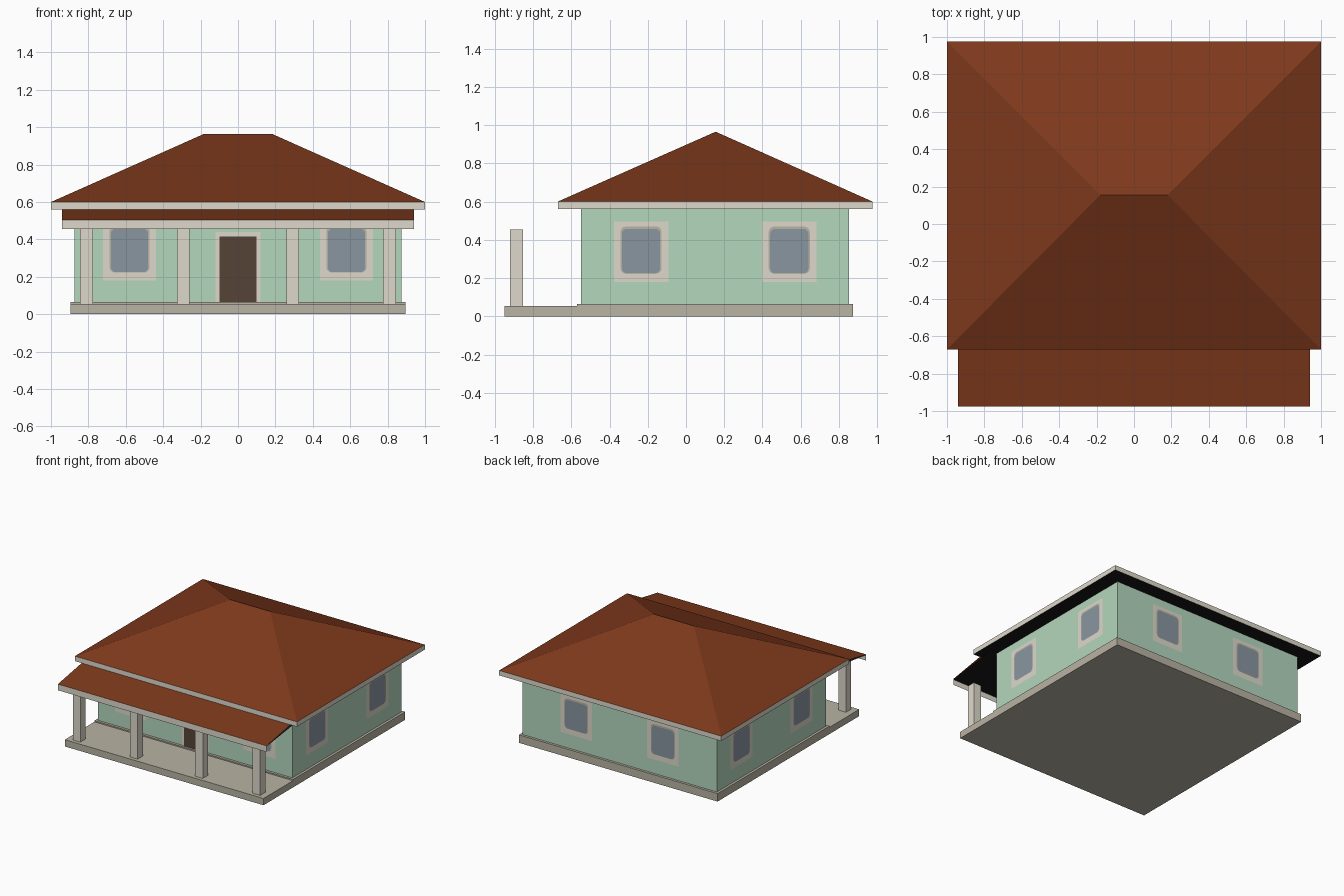
import bpy, bmesh, math
from mathutils import Matrix

if "Cube" in bpy.data.objects:
    bpy.data.objects.remove(bpy.data.objects["Cube"])


def material(name, r, g, b):
    m = bpy.data.materials.new(name)
    lin = [((c / 255 + 0.055) / 1.055) ** 2.4 for c in (r, g, b)]
    m.diffuse_color = (*lin, 1)
    m.use_nodes = True
    m.node_tree.nodes["Principled BSDF"].inputs["Base Color"].default_value = m.diffuse_color
    return m


WALL = material("pale green wall", 180, 215, 189)
ROOF = material("red brown roof", 126, 57, 28)
TRIM = material("cream trim", 222, 217, 203)
STONE = material("grey beige base", 185, 179, 163)
GLASS = material("blue grey glass", 137, 150, 160)
DOOR = material("dark brown door", 86, 68, 55)
DARK = material("black underside", 22, 22, 22)


def build(name, verts, faces, mat, matrix=None):
    """Make a flat shaded object from a few points and faces."""
    mesh = bpy.data.meshes.new(name)
    mesh.from_pydata(verts, [], faces)
    if matrix:
        mesh.transform(matrix)
    mesh.materials.append(mat)
    ob = bpy.data.objects.new(name, mesh)
    bpy.context.collection.objects.link(ob)
    return ob


def box(name, x0, x1, y0, y1, z0, z1, mat, capped=True):
    rect = [(x0, y0), (x1, y0), (x1, y1), (x0, y1)]
    verts = [(x, y, z) for z in (z0, z1) for x, y in rect]
    faces = [(i, (i + 1) % 4, 4 + (i + 1) % 4, 4 + i) for i in range(4)]
    if capped:
        faces += [(3, 2, 1, 0), (4, 5, 6, 7)]
    return build(name, verts, faces, mat)


def sheet(name, x, y0, z0, y1, z1, mat, down=False):
    """Single panel across the house, from a front line to a back line."""
    order = (3, 2, 1, 0) if down else (0, 1, 2, 3)
    return build(name, [(-x, y0, z0), (x, y0, z0), (x, y1, z1), (-x, y1, z1)],
                 [order], mat)


def plate(name, u, z0, z1, width, dist, depth, angle, mat, radius=0.0):
    """Flat panel just proud of a wall, optionally with rounded corners."""
    w, cz, h = width / 2 - radius, (z0 + z1) / 2, (z1 - z0) / 2 - radius
    pts = []
    for k, (sx, sz) in enumerate(((1, 1), (-1, 1), (-1, -1), (1, -1))):
        for s in range(4 if radius else 1):
            t = math.pi / 2 * (k + s / 3)
            pts.append((u + sx * w + radius * math.cos(t), -dist - depth,
                        cz + sz * h + radius * math.sin(t)))
    build(name, pts, [tuple(range(len(pts)))], mat,
          matrix=Matrix.Rotation(angle, 4, 'Z'))


# Base, porch floor and walls
box("house_base", -0.895, 0.895, -0.57, 0.872, 0, 0.065, STONE)
box("porch_floor", -0.895, 0.895, -0.95, -0.57, 0, 0.055, STONE)
box("walls", -0.875, 0.875, -0.55, 0.852, 0.065, 0.56, WALL, capped=False)

# Porch posts
for i, x in enumerate((-0.81, -0.293, 0.293, 0.81)):
    box(f"porch_post_{i + 1}", x - 0.034, x + 0.034, -0.92, -0.852,
        0.055, 0.455, TRIM)

# Main roof: hipped shell, eave boards around it and a dark soffit
box("eave_boards", -1, 1, -0.67, 0.975, 0.56, 0.6, TRIM, capped=False)
sheet("main_soffit", 1, -0.67, 0.56, 0.975, 0.56, DARK, down=True)
build("main_roof",
      [(-1, -0.67, 0.6), (1, -0.67, 0.6), (1, 0.975, 0.6), (-1, 0.975, 0.6),
       (-0.18, 0.155, 0.965), (0.18, 0.155, 0.965)],
      [(0, 1, 5, 4), (1, 2, 5), (2, 3, 4, 5), (3, 0, 4)], ROOF)

# Porch roof: sloping sheet, dark lining below it and a front board
sheet("porch_roof", 0.94, -0.975, 0.505, -0.55, 0.58, ROOF)
sheet("porch_lining", 0.94, -0.975, 0.5, -0.55, 0.556, DARK, down=True)
sheet("porch_front_board", 0.94, -0.975, 0.455, -0.975, 0.505, TRIM)

# Windows: frame, rounded rim and pane on each wall
WINDOWS = [("front", 0.55, 0, (-0.58, 0.58)),
           ("right", 0.875, math.pi / 2, (-0.235, 0.54)),
           ("back", 0.852, math.pi, (-0.39, 0.39)),
           ("left", 0.875, -math.pi / 2, (-0.54, 0.235))]
for side, dist, angle, places in WINDOWS:
    for i, u in enumerate(places):
        tag = f"{side}_window_{i + 1}"
        plate(tag + "_frame", u, 0.18, 0.495, 0.285, dist, 0.002, angle, TRIM)
        plate(tag + "_rim", u, 0.222, 0.47, 0.216, dist, 0.0035, angle, STONE, 0.03)
        plate(tag + "_pane", u, 0.225, 0.457, 0.2, dist, 0.005, angle, GLASS, 0.025)

# Front door
plate("door_frame", 0, 0.06, 0.44, 0.24, 0.55, 0.002, 0, TRIM)
plate("door", 0, 0.06, 0.415, 0.198, 0.55, 0.004, 0, DOOR)
